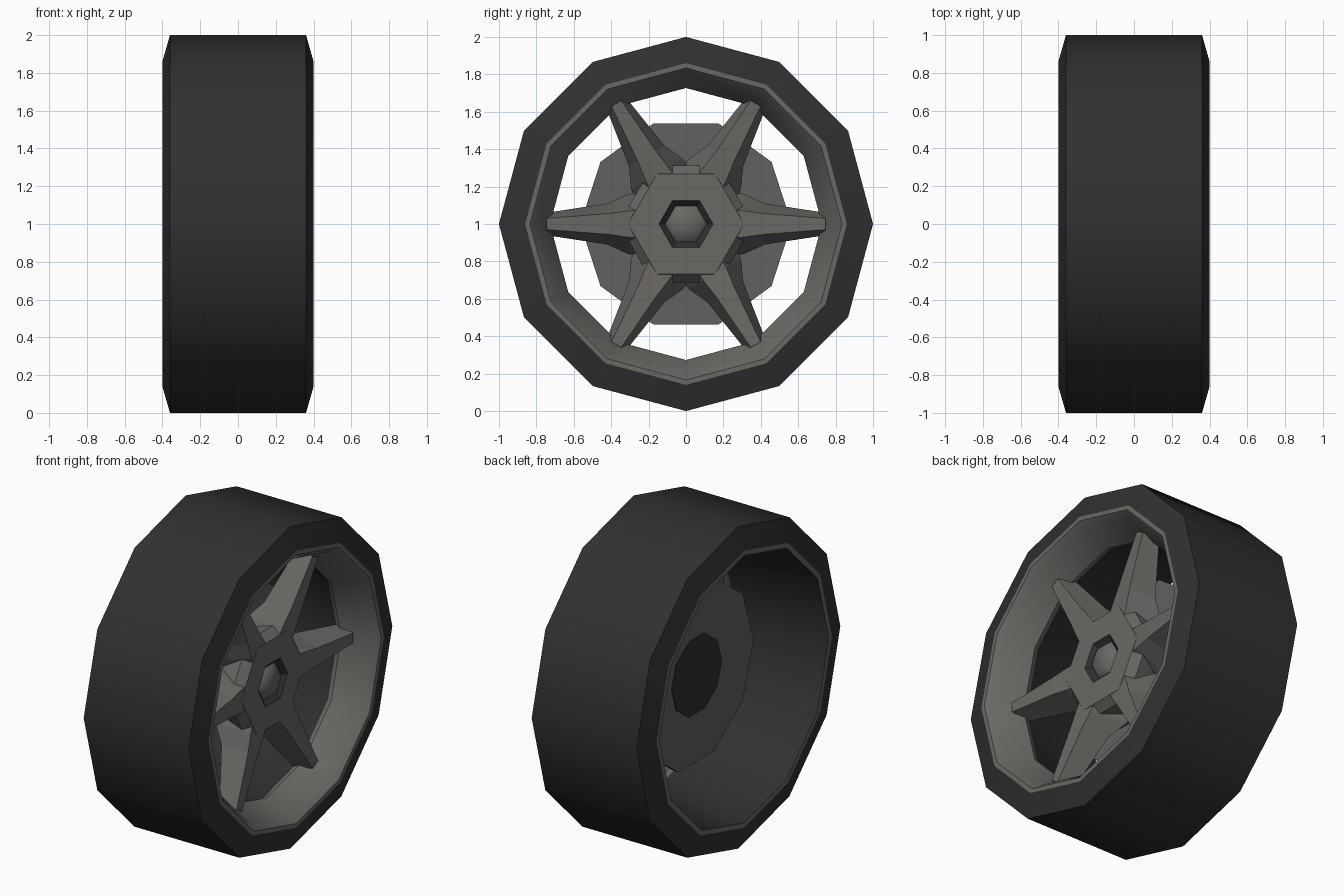
import bpy, bmesh, math
from mathutils import Vector

if "Cube" in bpy.data.objects:
    bpy.data.objects.remove(bpy.data.objects["Cube"])


def material(name, rgb):
    m = bpy.data.materials.new(name)
    m.diffuse_color = (*rgb, 1)
    m.use_nodes = True
    m.node_tree.nodes["Principled BSDF"].inputs["Base Color"].default_value = m.diffuse_color
    return m


RUBBER = material("black rubber", (0.03, 0.03, 0.03))
METAL = material("warm grey metal", (0.145, 0.138, 0.128))
DISC = material("grey disc", (0.12, 0.12, 0.12))


def finish(name, bm, mats, smooth=None):
    mesh = bpy.data.meshes.new(name)
    bm.to_mesh(mesh)
    bm.free()
    for m in mats:
        mesh.materials.append(m)
    ob = bpy.data.objects.new(name, mesh)
    bpy.context.collection.objects.link(ob)
    ob.location.z = 1
    if smooth:
        bpy.ops.object.select_all(action='DESELECT')
        ob.select_set(True)
        bpy.context.view_layer.objects.active = ob
        bpy.ops.object.shade_smooth_by_angle(angle=math.radians(smooth))
    return ob


def lathe(name, profile, sides, mats, slots=None, smooth=None):
    """Spin (x, radius) points around the x axis; slots = material per segment."""
    bm = bmesh.new()
    rings = []
    for x, r in profile:
        rings.append([bm.verts.new((x, r * math.cos(2 * math.pi * j / sides),
                                    r * math.sin(2 * math.pi * j / sides)))
                      for j in range(sides)])
    for i in range(len(rings) - 1):
        a, b = rings[i], rings[i + 1]
        for j in range(sides):
            k = (j + 1) % sides
            f = bm.faces.new((a[j], a[k], b[k], b[j]))
            f.material_index = slots[i] if slots else 0
    bmesh.ops.remove_doubles(bm, verts=bm.verts, dist=1e-5)
    return finish(name, bm, mats, smooth)


# tyre tread and sidewalls
lathe("tyre", [(-0.4, 0.86), (-0.36, 1), (0.36, 1), (0.4, 0.86)], 12,
      [RUBBER], smooth=40)

# rim: front lip and dish, dark inner barrel, back lip
lathe("rim", [(0.4, 0.86), (0.4, 0.834), (0.36, 0.80), (0.2, 0.727),
              (0.17, 0.74), (-0.4, 0.83), (-0.4, 0.86)], 12,
      [METAL, RUBBER], [0, 0, 0, 0, 1, 0], smooth=40)

# brake disc and dark axle plate behind it
lathe("brake_disc", [(-0.07, 0), (-0.07, 0.565), (-0.04, 0.565), (-0.04, 0)],
      10, [DISC])
lathe("axle_plate", [(-0.076, 0), (-0.076, 0.245), (-0.06, 0.245)], 10, [RUBBER])

# six-sided hub with a dark recess around the centre cap
lathe("hub", [(-0.06, 0), (-0.06, 0.32), (0.1, 0.35), (0.19, 0.36),
              (0.24, 0.31), (0.24, 0.145), (0.21, 0.11)], 6,
      [METAL, RUBBER], [0, 0, 0, 0, 0, 1])
lathe("centre_cap", [(0.21, 0.112), (0.235, 0.09), (0.245, 0)], 6,
      [METAL], smooth=70)

# tapered spokes: (radius, base x, top x, base half width, top half width)
SECTIONS = [(0.25, 0.02, 0.235, 0.17, 0.075),
            (0.31, 0.05, 0.24, 0.16, 0.07),
            (0.42, 0.10, 0.25, 0.11, 0.055),
            (0.745, 0.17, 0.27, 0.06, 0.03)]
for n in range(6):
    c, s = math.cos(n * math.pi / 3), math.sin(n * math.pi / 3)
    bm = bmesh.new()
    rings = []
    for r, xb, xt, wb, wt in SECTIONS:
        rings.append([bm.verts.new(Vector((x, r * c - w * s, r * s + w * c)))
                      for x, w in ((xb, -wb), (xt, -wt), (xt, wt), (xb, wb))])
    for a, b in zip(rings, rings[1:]):
        for j in range(4):
            k = (j + 1) % 4
            bm.faces.new((a[j], a[k], b[k], b[j]))
    bm.faces.new(rings[0])
    bm.faces.new(rings[-1])
    bmesh.ops.recalc_face_normals(bm, faces=bm.faces)
    finish("spoke_%d" % (n + 1), bm, [METAL])
